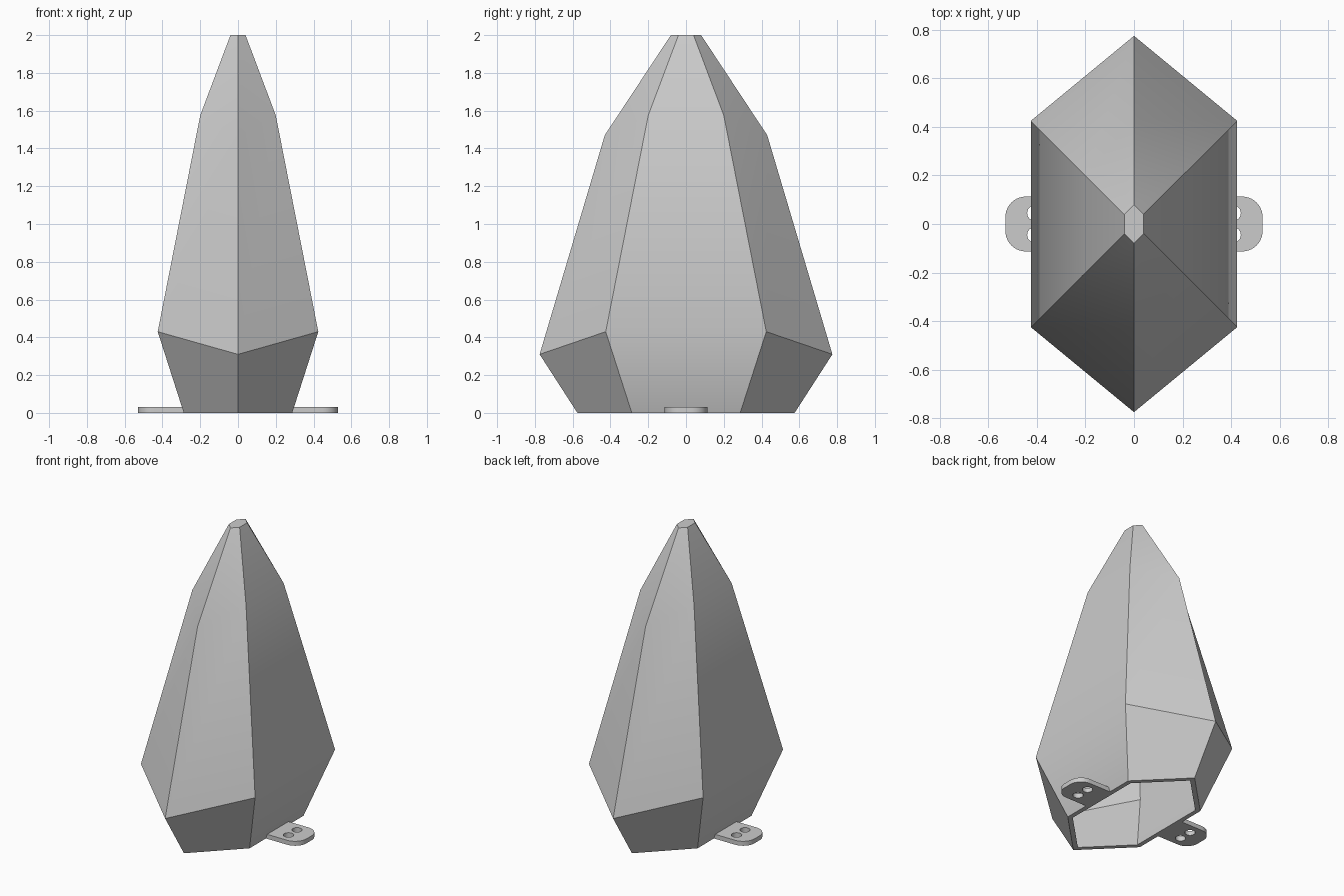
import bpy, bmesh, math

if "Cube" in bpy.data.objects:
    bpy.data.objects.remove(bpy.data.objects["Cube"], do_unlink=True)

WALL = 0.03

grey = bpy.data.materials.new("plain grey")
grey.use_nodes = True
colour = (0.6, 0.6, 0.6, 1)
grey.diffuse_color = colour
grey.node_tree.nodes["Principled BSDF"].inputs["Base Color"].default_value = colour


def finish(bm, name):
    bmesh.ops.recalc_face_normals(bm, faces=bm.faces)
    mesh = bpy.data.meshes.new(name)
    bm.to_mesh(mesh)
    bm.free()
    mesh.materials.append(grey)
    obj = bpy.data.objects.new(name, mesh)
    bpy.context.collection.objects.link(obj)
    bpy.ops.object.select_all(action="DESELECT")
    obj.select_set(True)
    bpy.context.view_layer.objects.active = obj
    bpy.ops.object.shade_smooth_by_angle(angle=math.radians(30))
    return obj


def hexagon(bm, tip, side, corner, z_tip, z_corner):
    """Stretched six-sided ring with its points at front and back."""
    points = [(0, -tip, z_tip), (side, -corner, z_corner), (side, corner, z_corner),
              (0, tip, z_tip), (-side, corner, z_corner), (-side, -corner, z_corner)]
    return [bm.verts.new(p) for p in points]


def bridge(bm, lower, upper):
    for i in range(6):
        j = (i + 1) % 6
        bm.faces.new((lower[i], lower[j], upper[j], upper[i]))


def inset(tip, side, z_tip, z_corner):
    """Parallel offset of a ring by the wall thickness."""
    slope = (tip - side) / side
    new_tip = tip - WALL * math.hypot(1, slope)
    new_side = side - WALL
    return new_tip, new_side, new_tip - slope * new_side, z_tip, z_corner


# Hollow faceted body: tip reach, side reach, tip height, corner height
levels = [(0.575, 0.287, 0, 0), (0.775, 0.425, 0.31, 0.43),
          (0.43, 0.2, 1.47, 1.575), (0.08, 0.04, 2, 2)]
bm = bmesh.new()
outer = [hexagon(bm, t, s, s, zt, zc) for t, s, zt, zc in levels]
inner_levels = levels[:-1] + [(0.08, 0.04, 2 - WALL, 2 - WALL)]
inner = [hexagon(bm, *inset(*level)) for level in inner_levels]
for rings in (outer, inner):
    for low, high in zip(rings, rings[1:]):
        bridge(bm, low, high)
    bm.faces.new(rings[-1])
bridge(bm, outer[0], inner[0])
finish(bm, "faceted_shell")


def loop(bm, points):
    verts = [bm.verts.new((x, y, 0)) for x, y in points]
    return [bm.edges.new((v, verts[(i + 1) % len(verts)])) for i, v in enumerate(verts)]


def arc(cx, cy, r, start, sweep, steps):
    return [(cx + r * math.cos(math.radians(start + sweep * i / steps)),
             cy + r * math.sin(math.radians(start + sweep * i / steps)))
            for i in range(steps + 1)]


# Mounting tabs with two screw holes each
for name, sign in (("left_tab", 1), ("right_tab", -1)):
    bm = bmesh.new()
    half, reach, r = 0.113, 0.53, 0.085
    outline = [(0.28, -half)]
    outline += arc(reach - r, r - half, r, -90, 90, 10)
    outline += arc(reach - r, half - r, r, 0, 90, 10)
    outline += [(0.28, half)]
    edges = loop(bm, outline)
    for y in (-0.045, 0.045):
        edges += loop(bm, arc(0.408, y, 0.032, 0, 360, 24)[:-1])
    bmesh.ops.triangle_fill(bm, edges=edges, use_beauty=True)
    extruded = bmesh.ops.extrude_face_region(bm, geom=bm.faces[:])
    top = [v for v in extruded["geom"] if isinstance(v, bmesh.types.BMVert)]
    bmesh.ops.translate(bm, verts=top, vec=(0, 0, 0.03))
    bmesh.ops.scale(bm, verts=bm.verts, vec=(sign, 1, 1))
    finish(bm, name)
